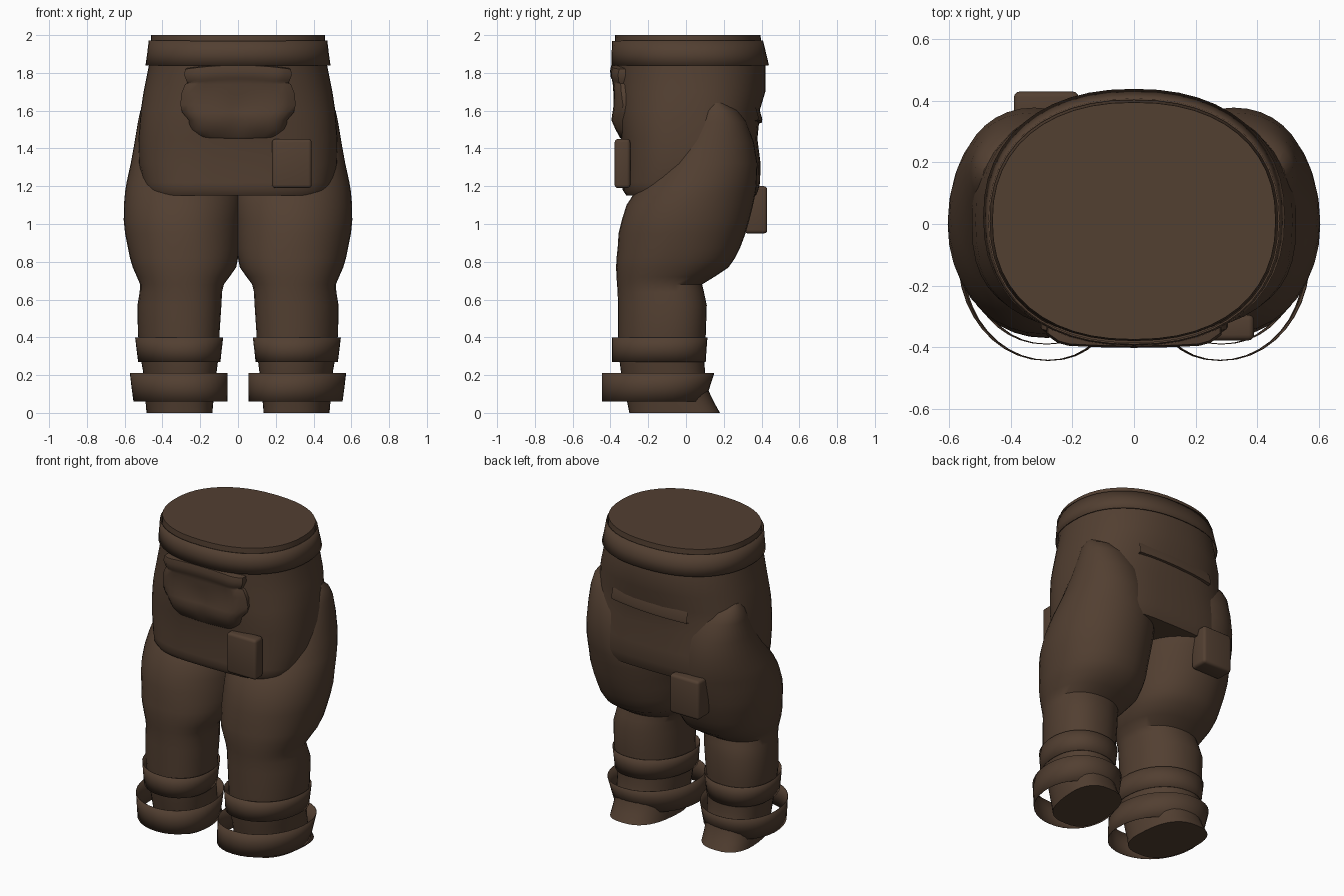
import bpy, bmesh, math
from mathutils import Vector

if "Cube" in bpy.data.objects:
    bpy.data.objects.remove(bpy.data.objects["Cube"])

cloth = bpy.data.materials.new("dark_brown_cloth")
cloth.diffuse_color = (0.085, 0.050, 0.031, 1)
cloth.use_nodes = True
cloth.node_tree.nodes["Principled BSDF"].inputs["Base Color"].default_value = cloth.diffuse_color


def finish(bm, name, angle=40):
    bmesh.ops.recalc_face_normals(bm, faces=bm.faces)
    me = bpy.data.meshes.new(name)
    bm.to_mesh(me)
    bm.free()
    ob = bpy.data.objects.new(name, me)
    bpy.context.collection.objects.link(ob)
    me.materials.append(cloth)
    bpy.ops.object.select_all(action='DESELECT')
    ob.select_set(True)
    bpy.context.view_layer.objects.active = ob
    bpy.ops.object.shade_smooth_by_angle(angle=math.radians(angle))
    return ob


def loft(name, rings, power=2.2, n=36, caps=True, side=1, skew=lambda z: 0.0):
    """Rings are (z, x_min, x_max, y_front, y_back, optional squareness)."""
    bm = bmesh.new()
    loops = []
    for z, x0, x1, y0, y1, *extra in rings:
        p = extra[0] if extra else power
        loop = []
        for i in range(n):
            a = 2 * math.pi * i / n
            c, s = math.cos(a), math.sin(a)
            px = math.copysign(abs(c) ** (2 / p), c)
            py = math.copysign(abs(s) ** (2 / p), s)
            x = (x0 + x1) / 2 + (x1 - x0) / 2 * px + skew(z) * py
            y = (y0 + y1) / 2 + (y1 - y0) / 2 * py
            loop.append(bm.verts.new((side * x, y, z)))
        loops.append(loop)
    for a, b in zip(loops, loops[1:]):
        for i in range(n):
            j = (i + 1) % n
            bm.faces.new((a[i], a[j], b[j], b[i]))
    if caps:
        bm.faces.new(loops[0])
        bm.faces.new(loops[-1])
    return finish(bm, name)


def thicken(ob, t=0.003):
    m = ob.modifiers.new("thickness", 'SOLIDIFY')
    m.thickness = t
    m.offset = 0


# Hips and hanging skirt of the trousers
loft("hips", [
    (1.15, -.477, .477, -.315, .37, 3.4), (1.18, -.495, .495, -.335, .383, 3.3),
    (1.22, -.508, .508, -.335, .392, 3.2), (1.32, -.525, .525, -.335, .395, 3.0),
    (1.45, -.527, .527, -.345, .378, 2.8), (1.54, -.52, .52, -.36, .387, 2.65),
    (1.60, -.515, .515, -.365, .39, 2.5), (1.70, -.50, .50, -.375, .42, 2.35),
    (1.84, -.472, .472, -.38, .42, 2.25), (1.92, -.465, .465, -.38, .40, 2.25),
    (2.00, -.46, .46, -.375, .395, 2.25)], n=48)

# Waistband
thicken(loft("waistband", [
    (1.84, -.487, .487, -.392, .436), (1.90, -.478, .478, -.391, .422),
    (1.97, -.470, .470, -.388, .405)], power=2.25, n=48, caps=False), 0.006)

# Legs with wide thighs and strapped shins
leg = [
    (0.00, .14, .48, -.30, .18, 2.6), (0.05, .135, .485, -.31, .152, 2.4),
    (0.12, .125, .49, -.325, .118, 2.3), (0.22, .115, .50, -.345, .10),
    (0.30, .105, .515, -.355, .097), (0.42, .10, .528, -.36, .105),
    (0.57, .09, .53, -.36, .11), (0.64, .085, .52, -.362, .095),
    (0.68, .075, .518, -.365, .085), (0.72, .045, .535, -.368, .15),
    (0.77, .01, .557, -.37, .225), (0.82, .0, .572, -.368, .26),
    (0.87, -.01, .582, -.362, .285, 2.15), (0.95, -.012, .598, -.357, .315, 2.1),
    (1.02, -.015, .605, -.34, .335, 2.1), (1.10, -.02, .604, -.315, .355, 2.05),
    (1.17, -.01, .598, -.27, .37, 2.05),
    (1.22, .03, .590, -.225, .375, 2.05), (1.32, .08, .568, -.14, .378, 2.1),
    (1.43, .13, .548, -.06, .36, 2.1), (1.54, .18, .53, .02, .32),
    (1.60, .24, .517, .06, .275), (1.64, .32, .49, .11, .21)]


# Shins twist slightly inward at the front, fading out at the knee
def shin_skew(z):
    return .025 * max(0, min(1, (.75 - z) / .15))


for side, tag in ((1, "right"), (-1, "left")):
    loft(tag + "_leg", leg, power=2.2, side=side, skew=shin_skew)
    thicken(loft(tag + "_shin_band", [
        (0.27, .097, .525, -.39, .103), (0.335, .09, .533, -.39, .107),
        (0.40, .082, .541, -.39, .112)], power=2.15, caps=False, side=side,
        skew=lambda z: .028))
    thicken(loft(tag + "_ankle_cuff", [
        (0.06, .06, .55, -.443, .10), (0.135, .058, .56, -.443, .124),
        (0.21, .058, .569, -.443, .148)], power=2.1, caps=False, side=side,
        skew=lambda z: .03))


# Belt pouches with softened edges
def pouch(name, lo, hi):
    bm = bmesh.new()
    bmesh.ops.create_cube(bm, size=1)
    for v in bm.verts:
        v.co = Vector([lo[k] + (v.co[k] + .5) * (hi[k] - lo[k]) for k in range(3)])
    bmesh.ops.bevel(bm, geom=bm.edges[:], offset=0.018, segments=3,
                    profile=0.5, affect='EDGES')
    return finish(bm, name)


pouch("front_pouch", (.18, -.378, 1.19), (.39, -.295, 1.45))
pouch("back_pouch", (-.39, .31, .95), (-.18, .43, 1.20))


# Puckered front pocket: rows of (z, half width, front y)
def front_pocket():
    rows = [(1.445, .15, -.338), (1.46, .22, -.352), (1.50, .255, -.376),
            (1.55, .26, -.398), (1.59, .295, -.392), (1.63, .305, -.386),
            (1.69, .30, -.384), (1.74, .28, -.388), (1.765, .268, -.392),
            (1.775, .272, -.398), (1.81, .285, -.402), (1.84, .28, -.396),
            (1.845, .27, -.370)]
    bm = bmesh.new()
    grid, n = [], 16
    for z, w, y in rows:
        row = []
        for i in range(n + 1):
            u = 2 * i / n - 1
            edge = max(0, abs(u) - .75) / .25
            fold = .012 * (1 - abs(math.sin(u * 3))) if 1.46 < z < 1.66 else 0
            arch = -.02 * u * u if z > 1.76 else 0
            row.append(bm.verts.new((w * u, y + fold + .03 * edge ** 2 + .012 * u * u, z + arch)))
        grid.append(row)
    for a, b in zip(grid, grid[1:]):
        for i in range(n):
            bm.faces.new((a[i], a[i + 1], b[i + 1], b[i]))
    # Close the pocket against the body
    rim = [e for e in bm.edges if e.is_boundary]
    new = bmesh.ops.extrude_edge_only(bm, edges=rim)["geom"]
    for v in new:
        if isinstance(v, bmesh.types.BMVert):
            v.co.y += .05
    finish(bm, "front_pocket", 50)


front_pocket()


# Overhanging lip of the rear yoke
def rear_lip():
    bm = bmesh.new()
    n, rows = 14, []
    for i in range(n + 1):
        u = 2 * i / n - 1
        bulge = .022 * u * u
        rows.append([bm.verts.new((.27 * u, y - bulge, z + .01 * u))
                     for y, z in ((.37, 1.535), (.402, 1.54), (.404, 1.555), (.388, 1.61))])
    for a, b in zip(rows, rows[1:]):
        for k in range(3):
            bm.faces.new((a[k], b[k], b[k + 1], a[k + 1]))
    finish(bm, "rear_yoke_lip")


rear_lip()
